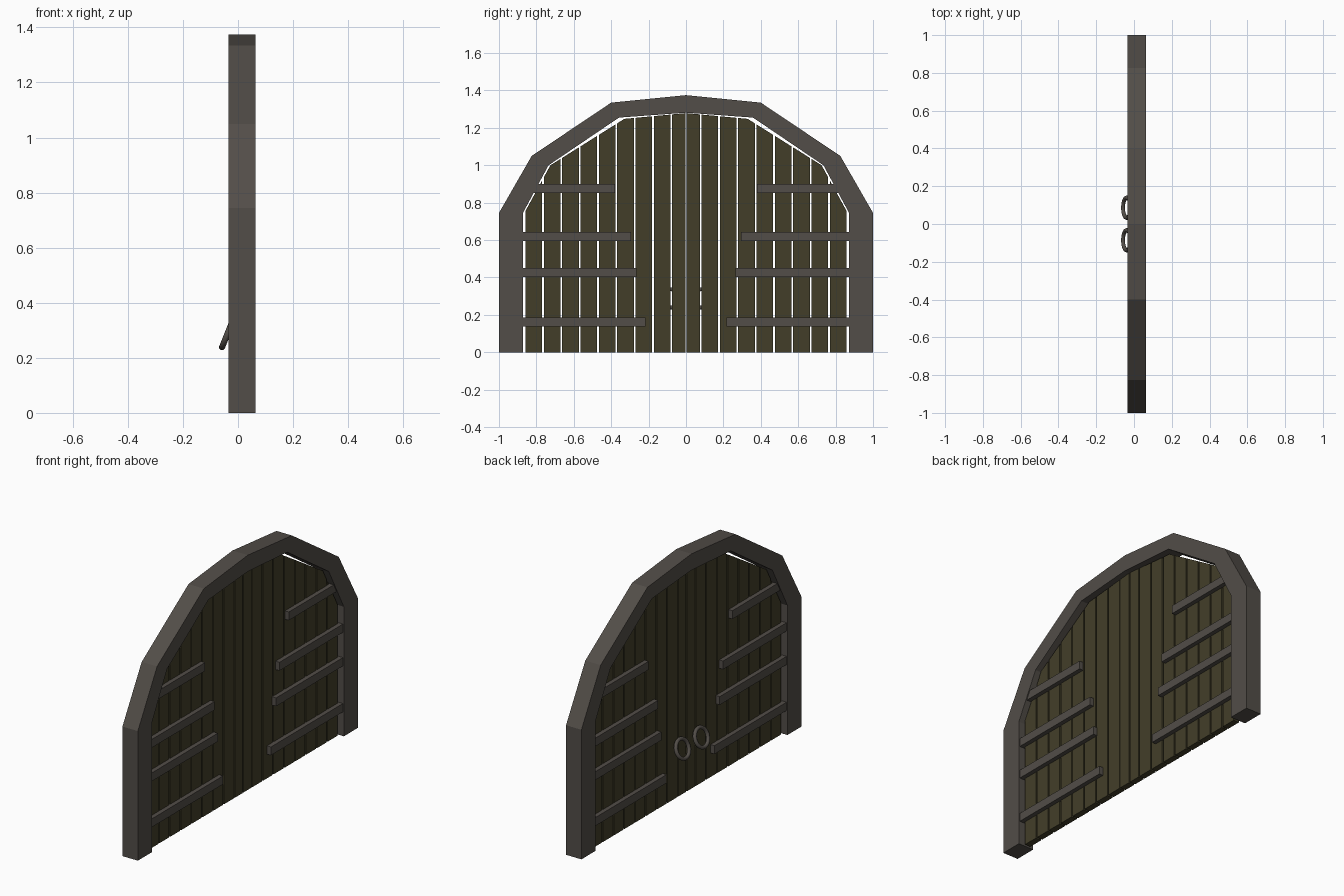
import bpy, bmesh, math
from mathutils import Vector

if "Cube" in bpy.data.objects:
    bpy.data.objects.remove(bpy.data.objects["Cube"])

XC = 0.014  # mid-thickness of the gate


def material(name, rgb):
    m = bpy.data.materials.new(name)
    m.diffuse_color = (*rgb, 1)
    m.use_nodes = True
    m.node_tree.nodes["Principled BSDF"].inputs["Base Color"].default_value = m.diffuse_color
    return m


STONE = material("dark_trim", (0.085, 0.075, 0.065))
WOOD = material("dark_wood", (0.055, 0.048, 0.022))


def slab(name, outline, half, mat):
    """Extrude a (y, z) outline symmetrically about XC along x."""
    bm = bmesh.new()
    f = bm.faces.new([bm.verts.new((XC - half, y, z)) for y, z in outline])
    ext = bmesh.ops.extrude_face_region(bm, geom=[f])
    moved = [v for v in ext["geom"] if isinstance(v, bmesh.types.BMVert)]
    bmesh.ops.translate(bm, vec=Vector((2 * half, 0, 0)), verts=moved)
    bmesh.ops.recalc_face_normals(bm, faces=bm.faces[:])
    me = bpy.data.meshes.new(name)
    bm.to_mesh(me)
    bm.free()
    me.materials.append(mat)
    ob = bpy.data.objects.new(name, me)
    bpy.context.collection.objects.link(ob)
    return ob


def arch(half_profile):
    """Mirror a half profile (right foot to crown) into a full arch."""
    return half_profile + [(-y, z) for y, z in reversed(half_profile[:-1])]


# Arched frame, one block per segment
outer = arch([(1, 0), (1, 0.745), (0.825, 1.05), (0.4, 1.335), (0, 1.375)])
inner = arch([(0.872, 0), (0.872, 0.745), (0.735, 1.0), (0.358, 1.255), (0, 1.281)])
slab("arch_frame", outer + inner[::-1], 0.049, STONE)

# Vertical planks cut to the arch
top = [(0, 1.279), (0.33, 1.248), (0.725, 1.0), (0.864, 0.745)]


def top_z(y):
    for (y0, z0), (y1, z1) in zip(top, top[1:]):
        if y <= y1:
            return z0 + (z1 - z0) * (y - y0) / (y1 - y0)
    return top[-1][1]


for i in range(9):
    a = 0.004 if i == 0 else 0.083 + (i - 1) * 0.098
    b = 0.075 if i == 0 else a + 0.089
    b = min(b, 0.864)
    crest = [(b, top_z(b))] + [p for p in reversed(top) if a < p[0] < b] + [(a, top_z(a))]
    outline = [(a, 0), (b, 0)] + crest
    for s, side in ((1, "right"), (-1, "left")):
        slab(f"plank_{side}_{i}", [(s * y, z) for y, z in outline], 0.018, WOOD)

# Hinge bars running through both faces
for i, (y0, y1, z) in enumerate([(0.38, 0.82, 0.877), (0.295, 0.876, 0.62),
                                 (0.265, 0.876, 0.427), (0.217, 0.876, 0.163)]):
    for s, side in ((1, "right"), (-1, "left")):
        slab(f"hinge_bar_{side}_{i}", [(s * y0, z - 0.024), (s * y1, z - 0.024),
                                       (s * y1, z + 0.024), (s * y0, z + 0.024)], 0.043, STONE)

# Tilted pull rings on the -x face
for s, side in ((1, "right"), (-1, "left")):
    bpy.ops.mesh.primitive_torus_add(major_segments=16, minor_segments=8,
                                     major_radius=0.054, minor_radius=0.011,
                                     location=(-0.038, s * 0.086, 0.288),
                                     rotation=(0, math.radians(90 + 22), 0))
    ring = bpy.context.object
    ring.name = f"pull_ring_{side}"
    ring.data.materials.append(STONE)
    bpy.ops.object.shade_smooth_by_angle(angle=math.radians(50))
